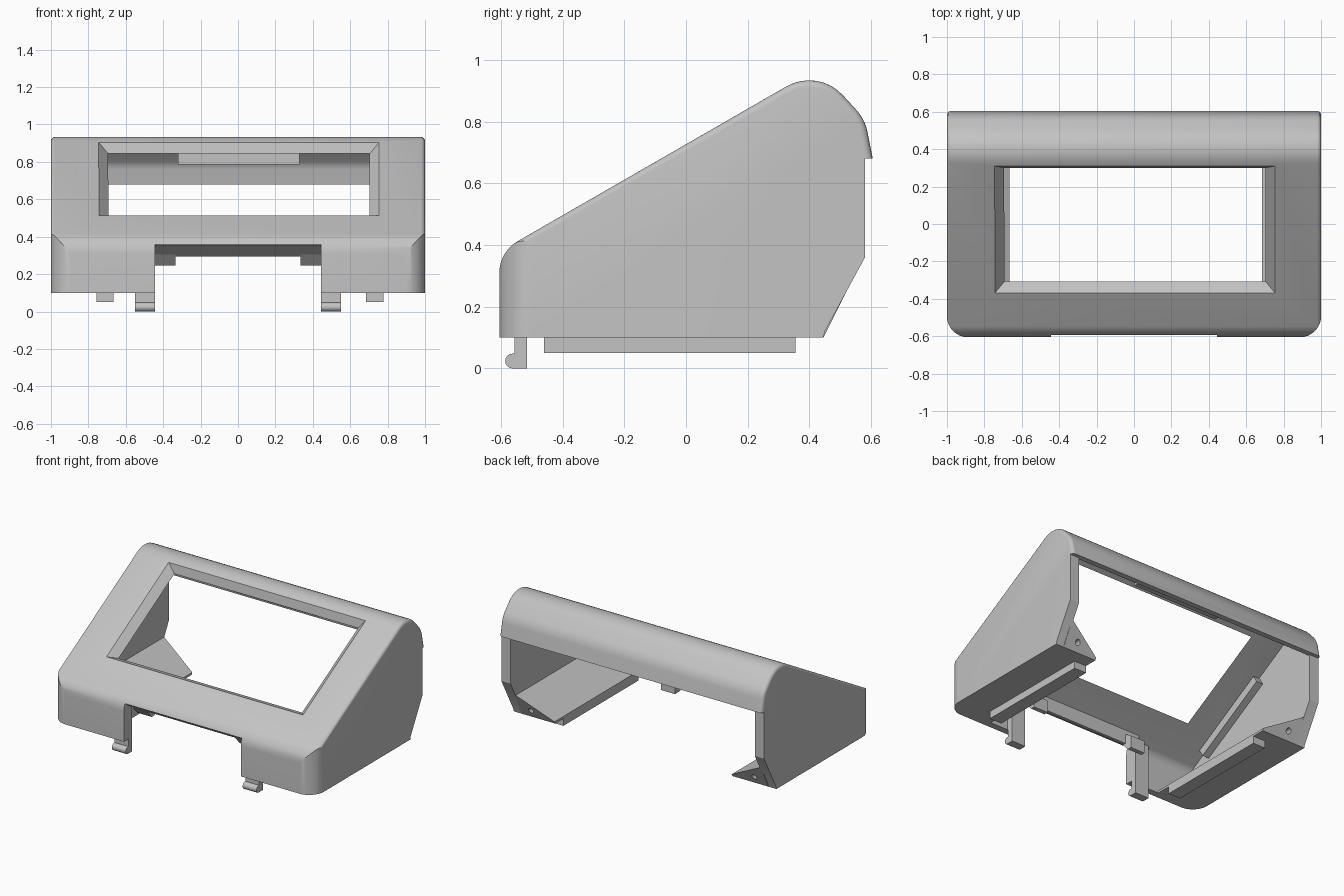
import bpy, bmesh, math
from mathutils import Vector

if "Cube" in bpy.data.objects:
    bpy.data.objects.remove(bpy.data.objects["Cube"])

grey = bpy.data.materials.new("light_grey_plastic")
grey.diffuse_color = (0.55, 0.55, 0.55, 1)
grey.use_nodes = True
grey.node_tree.nodes["Principled BSDF"].inputs["Base Color"].default_value = grey.diffuse_color


def fillet(pts, seg=8):
    """Round each (a, b, radius) corner of an open path."""
    out = []
    for i, (a, b, r) in enumerate(pts):
        p = Vector((a, b))
        if r == 0:
            out.append(p)
            continue
        u = (Vector(pts[i - 1][:2]) - p).normalized()
        v = (Vector(pts[(i + 1) % len(pts)][:2]) - p).normalized()
        half = u.angle(v) / 2
        c = p + (u + v).normalized() * (r / math.sin(half))
        t = r / math.tan(half)
        s, e = p + u * t - c, p + v * t - c
        turn = s.angle_signed(e)
        for k in range(seg + 1):
            w = -turn * k / seg
            out.append(c + Vector((s.x * math.cos(w) - s.y * math.sin(w),
                                   s.x * math.sin(w) + s.y * math.cos(w))))
    return out


def loft(name, rings):
    """Solid through matching rings of 3D points."""
    bm = bmesh.new()
    vs = [[bm.verts.new(p) for p in ring] for ring in rings]
    n = len(vs[0])
    for a, b in zip(vs, vs[1:]):
        for i in range(n):
            j = (i + 1) % n
            bm.faces.new((a[i], a[j], b[j], b[i]))
    bm.faces.new(vs[0])
    bm.faces.new(vs[-1])
    bmesh.ops.recalc_face_normals(bm, faces=bm.faces)
    me = bpy.data.meshes.new(name)
    bm.to_mesh(me)
    bm.free()
    ob = bpy.data.objects.new(name, me)
    bpy.context.collection.objects.link(ob)
    me.materials.append(grey)
    return ob


def prism_x(name, yz, x0, x1):
    return loft(name, [[(x, p[0], p[1]) for p in yz] for x in (x0, x1)])


def box(name, x0, x1, y0, y1, z0, z1):
    return prism_x(name, [(y0, z0), (y0, z1), (y1, z1), (y1, z0)], x0, x1)


def select(ob):
    bpy.ops.object.select_all(action='DESELECT')
    ob.select_set(True)
    bpy.context.view_layer.objects.active = ob


def boolean(ob, tool, op='DIFFERENCE'):
    m = ob.modifiers.new("cut", 'BOOLEAN')
    m.operation, m.solver, m.object = op, 'EXACT', tool
    select(ob)
    bpy.ops.object.modifier_apply(modifier=m.name)
    bpy.data.objects.remove(tool)


# Outer side profile: front, sloping panel, rounded ridge, rear lip
upper = fillet([(-.605, .1, 0), (-.605, .378, .12), (.428, .973, .148),
                (.58, .807, .15), (.605, .68, 0)])
back = [Vector(p) for p in ((.58, .68), (.58, .36), (.45, .12), (.445, .1))]


def inset(d):
    res = []
    for i, p in enumerate(upper):
        t = upper[min(i + 1, len(upper) - 1)] - upper[max(i - 1, 0)]
        t.normalize()
        q = p + Vector((t.y, -t.x)) * d
        if i in (0, len(upper) - 1):
            q.y = p.y
        res.append(q)
    return res + back


# Housing with softly rounded side edges
R = .022
layers = []
for k in range(5):
    w = math.pi / 2 * k / 4
    layers.append((1 - R + R * math.cos(w), R * (1 - math.sin(w))))
layers = layers + [(-x, d) for x, d in reversed(layers)]
housing = loft("housing", [[(x, p.x, p.y) for p in inset(d)] for x, d in layers])

# Rounded vertical front corners
plan = fillet([(-1.001, .8, 0), (-1.001, -.606, .115), (1.001, -.606, .115), (1.001, .8, 0)])
boolean(housing, loft("plan", [[(p.x, p.y, z) for p in plan] for z in (-.2, 1.2)]),
        'INTERSECT')

# Hollow inside, open at the bottom and back
inner = fillet([(-.56, -.1, 0), (-.56, .349, .07), (.425, .916, .1),
                (.545, .785, .1), (.568, .68, 0)])
inner += [Vector((.9, .68)), Vector((.9, -.1))]
boolean(housing, prism_x("hollow", inner, -.93, .93))


# Screen window with bevelled sides
def corner(sx, sy, f):
    x = .005 + sx * (.75 - .05 * f)
    y = (.31 - .01 * f) if sy > 0 else (-.37 + .06 * f)
    zo = (.905, .845) if sy > 0 else (.515, .495)
    return (x, y, zo[0] + (zo[1] - zo[0]) * f)


boolean(housing, loft("window", [[corner(sx, sy, f) for sx, sy in
                                  ((-1, -1), (1, -1), (1, 1), (-1, 1))] for f in (-1, 2)]))

# Cable notch in the front wall
boolean(housing, box("notch", -.445, .445, -.7, -.5, -.1, .358))

# Sloped lintel behind the notch, with small end blocks
prism_x("notch_lintel", [(-.59, .356), (-.5, .295), (-.48, .295), (-.48, .39), (-.53, .37)],
        -.445, .445)
for s in (-1, 1):
    a, b = sorted((s * .335, s * .445))
    prism_x("notch_block", [(-.52, .31), (-.46, .245), (-.43, .245), (-.43, .33), (-.48, .36)], a, b)

    # Snap clip with a rounded hook
    a, b = sorted((s * .445, s * .55))
    hook = [(-.562 + .024 * math.cos(w), .024 + .024 * math.sin(w))
            for w in [math.radians(90 + 180 * k / 8) for k in range(9)]]
    prism_x("snap_clip", [(-.515, .37), (-.56, .35), (-.56, .1), (-.556, .1), (-.556, .048)]
            + hook + [(-.515, 0)], a, b)

    # Wedge-shaped side foot, cut along the slanted rear edge
    edge = .685 if s > 0 else -.665
    tri = ((edge, .1), (edge, .115), (s * .94, .265), (s * .94, .1))
    foot = loft("side_foot", [[(x, -.565, z) for x, z in tri],
                              [(x, .445 + (z - .1) * .5, z) for x, z in tri]])
    hole = [(s * .85 + .018 * math.cos(w), .018 * math.sin(w))
            for w in [math.tau * k / 16 for k in range(16)]]
    boolean(foot, loft("hole", [[(x, y, .155 + h) for x, h in hole] for y in (.38, .6)]))

    # Guide rail under the foot
    a, b = sorted((edge, edge + s * .092))
    box("guide_rail", a, b, -.46, .355, .05, .1)

# Retaining bar along the inner left wall
prism_x("retaining_bar", [(-.42, .42), (.1, .72), (.13, .67), (-.39, .37)], -.94, -.88)

# Catch inside the ridge
box("ridge_catch", -.32, .33, .4, .45, .785, .9)

for ob in list(bpy.context.scene.objects):
    select(ob)
    bpy.ops.object.shade_smooth_by_angle(angle=math.radians(25))
